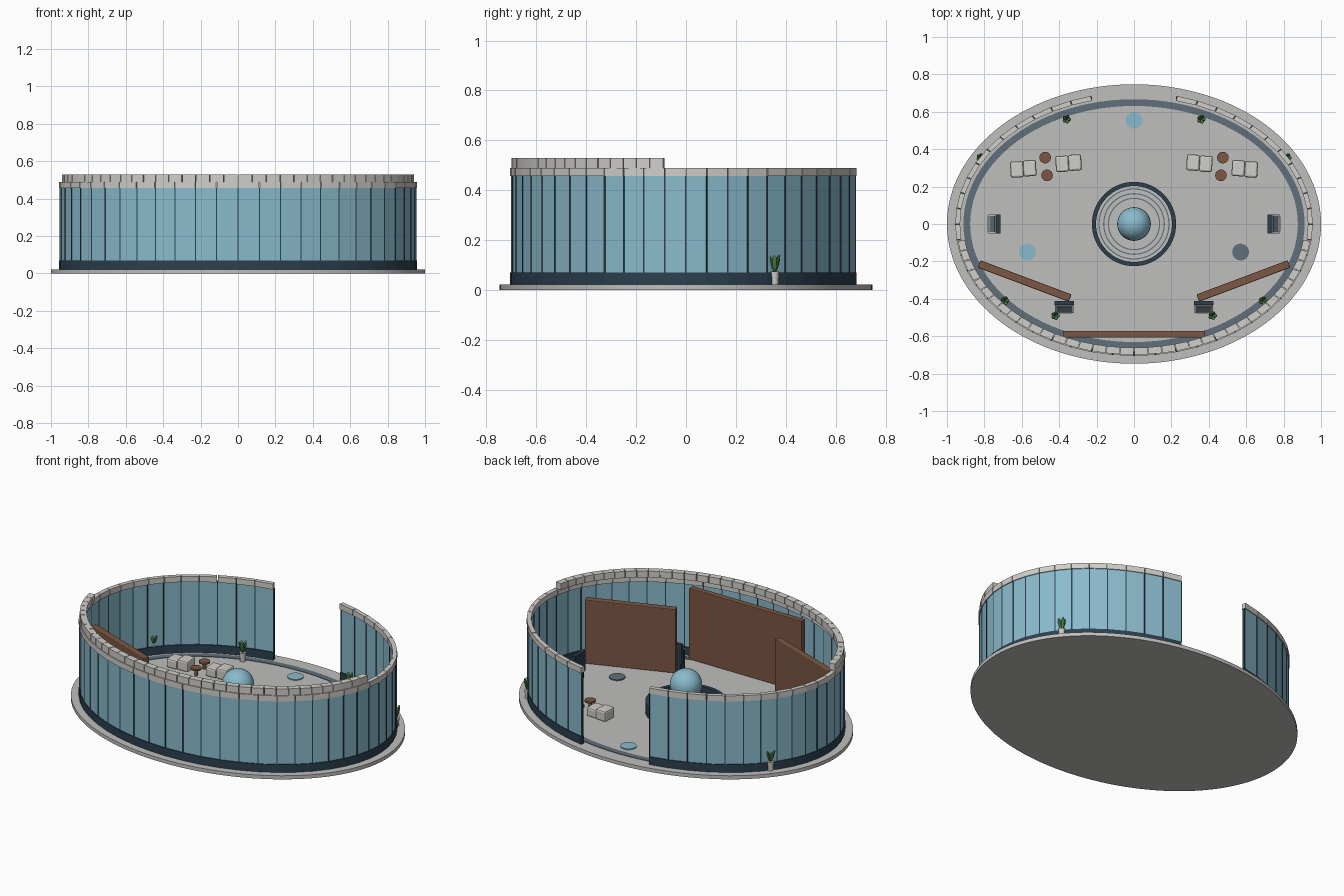
import bpy, bmesh, math
from math import pi, sin, cos
from mathutils import Matrix, Vector

if "Cube" in bpy.data.objects:
    bpy.data.objects.remove(bpy.data.objects["Cube"])


def material(name, *rgb):
    col = [((c + 0.055) / 1.055) ** 2.4 for c in rgb] + [1.0]
    m = bpy.data.materials.new(name)
    m.use_nodes = True
    m.diffuse_color = col
    m.node_tree.nodes["Principled BSDF"].inputs["Base Color"].default_value = col
    return m


FLOOR = material("floor grey", .75, .75, .74)
WHITE = material("warm white", .82, .81, .79)
NAVY = material("dark navy", .17, .25, .31)
GLASS = material("pale blue", .54, .73, .80)
SLATE = material("slate", .38, .44, .48)
BROWN = material("brown wood", .48, .34, .26)
GREEN = material("leaf green", .30, .50, .29)

FLOOR_Z = 0.022
GAP = math.asin(0.23 / 0.955)
START, END = pi / 2 + GAP, 5 * pi / 2 - GAP
PANELS = 48


def finish(bm, name, mat, smooth=False, bevel=0):
    bmesh.ops.recalc_face_normals(bm, faces=bm.faces)
    me = bpy.data.meshes.new(name)
    bm.to_mesh(me)
    bm.free()
    me.materials.append(mat)
    ob = bpy.data.objects.new(name, me)
    bpy.context.collection.objects.link(ob)
    if bevel:
        mod = ob.modifiers.new("rounded edges", "BEVEL")
        mod.width, mod.segments = bevel, 2
    if smooth:
        bpy.ops.object.select_all(action="DESELECT")
        ob.select_set(True)
        bpy.context.view_layer.objects.active = ob
        bpy.ops.object.shade_smooth_by_angle(angle=math.radians(40))
    return ob


def add_box(bm, center, size, turn=0.0, tilt=0.0):
    m = (Matrix.Translation(center) @ Matrix.Rotation(turn, 4, "Z")
         @ Matrix.Rotation(tilt, 4, "X") @ Matrix.Diagonal((*size, 1)))
    bmesh.ops.create_cube(bm, size=1, matrix=m)


def box(name, center, size, mat, turn=0.0, tilt=0.0, bevel=0):
    bm = bmesh.new()
    add_box(bm, center, size, turn, tilt)
    return finish(bm, name, mat, bevel=bevel)


def disc(name, x, y, z0, z1, rx, ry, mat, sides=32, taper=1.0):
    bm = bmesh.new()
    m = Matrix.Translation((x, y, (z0 + z1) / 2)) @ Matrix.Diagonal((rx, ry, 1, 1))
    bmesh.ops.create_cone(bm, cap_ends=True, segments=sides, radius1=taper,
                          radius2=1, depth=z1 - z0, matrix=m)
    return finish(bm, name, mat, smooth=True)


def ring(name, outer, width, z0, z1, mat, sides=96):
    # closed elliptical band with a rectangular section
    bm = bmesh.new()
    loops = []
    for i in range(sides):
        t = 2 * pi * i / sides
        loops.append([bm.verts.new(((outer[0] - w) * cos(t), (outer[1] - w) * sin(t), z))
                      for w, z in ((0, z0), (0, z1), (width, z1), (width, z0))])
    for a, b in zip(loops, loops[1:] + loops[:1]):
        for k in range(4):
            j = (k + 1) % 4
            bm.faces.new((a[k], a[j], b[j], b[k]))
    return finish(bm, name, mat, smooth=True)


def on_wall(t, inset=0.0):
    return Vector(((0.956 - inset) * cos(t), (0.705 - inset) * sin(t), 0))


def wall_blocks(name, t0, t1, n, inset, depth, z0, z1, mat, joint=0.0):
    # straight blocks laid end to end around the ellipse
    bm = bmesh.new()
    step = (t1 - t0) / n
    for i in range(n):
        a, b = t0 + i * step + joint, t0 + (i + 1) * step - joint
        base = [on_wall(a, inset), on_wall(b, inset),
                on_wall(b, inset + depth), on_wall(a, inset + depth)]
        low = [bm.verts.new(p + Vector((0, 0, z0))) for p in base]
        top = [bm.verts.new(p + Vector((0, 0, z1))) for p in base]
        bm.faces.new(low)
        bm.faces.new(top)
        for k in range(4):
            j = (k + 1) % 4
            bm.faces.new((low[k], low[j], top[j], top[k]))
    return finish(bm, name, mat)


# floor slab and inlaid border
disc("floor_slab", 0, 0, 0, FLOOR_Z, 1.0, 0.747, FLOOR, sides=128)
ring("floor_border", (0.912, 0.667), 0.036, FLOOR_Z - 0.005, FLOOR_Z + 0.003, SLATE)

# curved outer wall: plinth, glass, mullions, coping
wall_blocks("wall_plinth", START, END, PANELS, 0.0, 0.022, FLOOR_Z, 0.07, NAVY)
wall_blocks("glass_panels", START, END, PANELS, 0.005, 0.010, 0.07, 0.456, GLASS)
wall_blocks("wall_coping", START, END, PANELS, 0.0, 0.026, 0.456, 0.49, WHITE, 0.002)
wall_blocks("raised_front_coping", pi + 0.129, 2 * pi - 0.129, 36, 0.006, 0.038,
            0.49, 0.53, WHITE, 0.002)
bm = bmesh.new()
for i in range(PANELS + 1):
    t = START + (END - START) * i / PANELS
    p = on_wall(t, 0.010)
    turn = math.atan2(0.70 * cos(t), -0.95 * sin(t))
    add_box(bm, (p.x, p.y, 0.263), (0.006, 0.015, 0.386), turn)
finish(bm, "mullions", NAVY)

# wooden partitions
box("front_partition", (0, -0.589, 0.24), (0.76, 0.036, 0.435), BROWN, bevel=0.004)
for s in (-1, 1):
    box("side_partition", (s * 0.585, -0.305, 0.217), (0.52, 0.042, 0.39), BROWN,
        turn=s * math.atan2(0.18, 0.48), bevel=0.005)

# central round desk with globe
ring("round_desk", (0.225, 0.225), 0.022, FLOOR_Z, 0.09, NAVY, 64)
for r in (0.19, 0.165, 0.14):
    ring("globe_floor_ring", (r, r), 0.006, FLOOR_Z, FLOOR_Z + 0.006, SLATE, 48)
disc("globe_pedestal", 0, 0, FLOOR_Z, 0.12, 0.05, 0.05, NAVY)
bm = bmesh.new()
bmesh.ops.create_uvsphere(bm, u_segments=32, v_segments=16, radius=0.09,
                          matrix=Matrix.Translation((0, 0, 0.19)))
finish(bm, "globe", GLASS, smooth=True)

# coloured floor spots
for x, y, mat in ((0, 0.555, GLASS), (-0.57, -0.15, GLASS), (0.57, -0.15, SLATE)):
    disc("floor_spot", x, y, FLOOR_Z, FLOOR_Z + 0.006, 0.045, 0.045, mat)


def plant(x, y):
    disc("plant_pot", x, y, FLOOR_Z, 0.075, 0.019, 0.019, WHITE, 16, taper=0.8)
    bm = bmesh.new()
    for k in range(5):
        a = 2 * pi * k / 5
        m = (Matrix.Translation((x, y, 0.07)) @ Matrix.Rotation(a, 4, "Z")
             @ Matrix.Rotation(0.3, 4, "Y") @ Matrix.Translation((0, 0, 0.036))
             @ Matrix.Diagonal((0.007, 0.012, 0.036 + 0.003 * (k % 2), 1)))
        bmesh.ops.create_uvsphere(bm, u_segments=8, v_segments=6, radius=1, matrix=m)
    finish(bm, "plant_leaves", GREEN, smooth=True)


def kiosk(x, y, turn):
    # local +y is the dark back, local -y the sloping display
    place = Matrix.Translation((x, y, 0)) @ Matrix.Rotation(turn, 4, "Z")
    for name, c, size, tilt, mat in (
            ("kiosk_body", (0, 0.008, 0.075), (0.09, 0.04, 0.106), 0, NAVY),
            ("kiosk_back", (0, 0.022, 0.125), (0.104, 0.02, 0.12), 0, NAVY),
            ("kiosk_display", (0, -0.008, 0.145), (0.1, 0.05, 0.008), 0.7, WHITE),
            ("kiosk_screen", (0, -0.011, 0.149), (0.084, 0.034, 0.006), 0.7, SLATE),
            ("kiosk_shelf", (0, -0.028, 0.085), (0.08, 0.014, 0.008), 0, WHITE)):
        box(name, place @ Vector(c), size, mat, turn, tilt)


# furniture mirrored on both sides
for s in (-1, 1):
    for x, y in ((0.36, 0.56), (0.82, 0.355), (0.69, -0.41), (0.42, -0.49)):
        plant(s * x, y)
    for x, y in ((0.475, 0.355), (0.465, 0.26)):
        disc("side_table_top", s * x, y, 0.06, 0.07, 0.031, 0.031, BROWN, 24)
        disc("side_table_leg", s * x, y, FLOOR_Z, 0.06, 0.01, 0.01, BROWN, 12)
    for x, y in ((0.592, 0.295), (0.35, 0.325)):
        for d, h in ((-0.034, 0.065), (0.034, 0.055)):
            box("lounge_seat", (s * (x + d), y - d * 0.1, FLOOR_Z + h / 2),
                (0.07, 0.086, h), WHITE, turn=-s * 0.06, bevel=0.01)
    kiosk(s * 0.747, 0, s * pi / 2)
    kiosk(s * 0.373, -0.445, 0)
